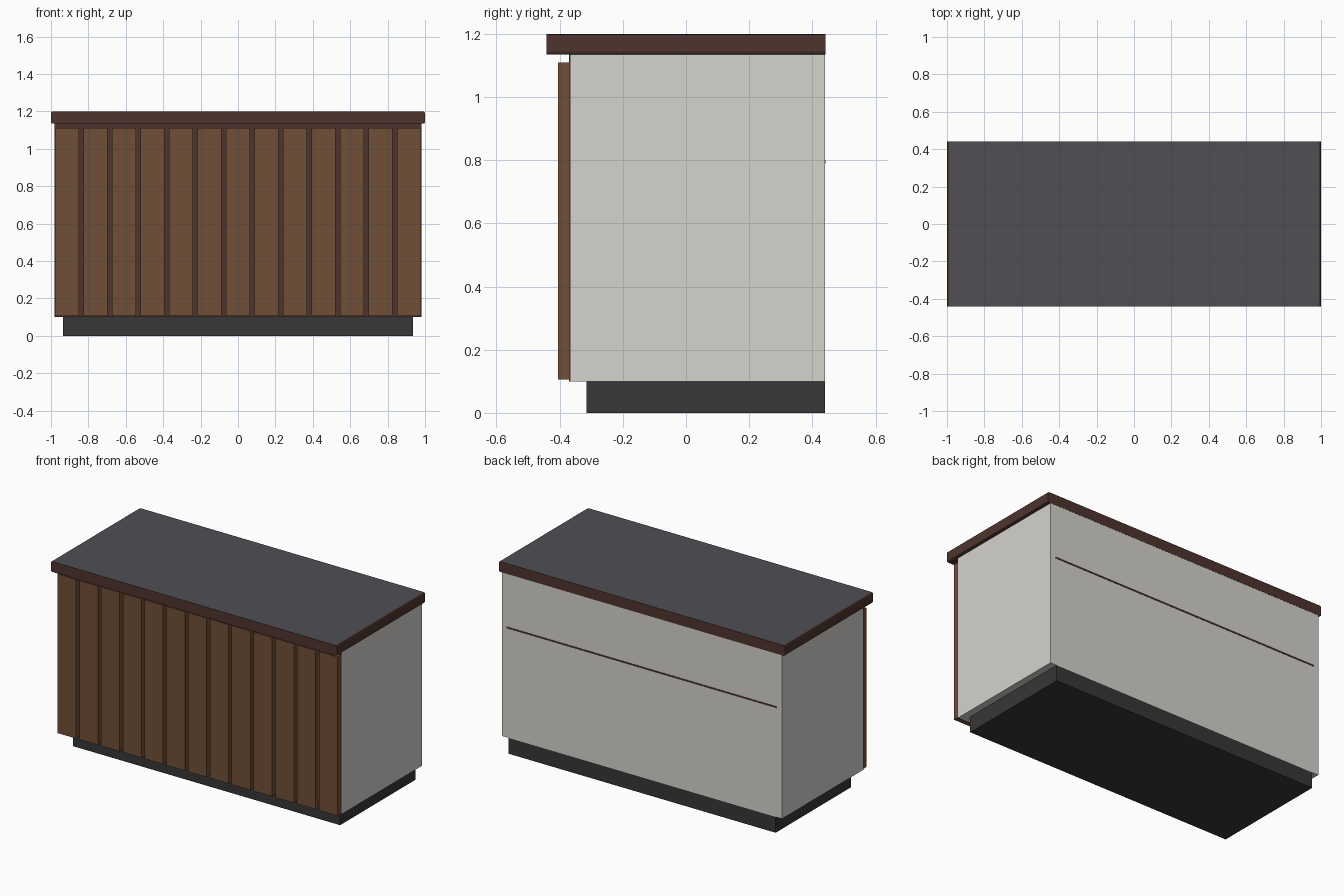
import bpy, bmesh

if "Cube" in bpy.data.objects:
    bpy.data.objects.remove(bpy.data.objects["Cube"])


def lin(c):
    c /= 255
    return c / 12.92 if c <= 0.04045 else ((c + 0.055) / 1.055) ** 2.4


def material(name, r, g, b):
    m = bpy.data.materials.new(name)
    m.diffuse_color = (lin(r), lin(g), lin(b), 1)
    m.use_nodes = True
    m.node_tree.nodes["Principled BSDF"].inputs["Base Color"].default_value = m.diffuse_color
    return m


WOOD = material("plank wood", 111, 78, 55)
DARK = material("dark wood", 78, 52, 46)
WHITE = material("off white panel", 213, 211, 206)
BLACK = material("plinth black", 55, 55, 55)
GREY = material("counter grey", 80, 79, 84)


def box(name, x, y, z, mat, end_bevel=0.0):
    """Box from (min, max) ranges; optionally bevel the edges along y at both ends."""
    bm = bmesh.new()
    bmesh.ops.create_cube(bm, size=1)
    for v in bm.verts:
        v.co = [r[0] if c < 0 else r[1] for r, c in zip((x, y, z), v.co)]
    if end_bevel:
        edges = [e for e in bm.edges
                 if abs(e.verts[0].co.y - e.verts[1].co.y) > 0.1]
        bmesh.ops.bevel(bm, geom=edges, offset=end_bevel, segments=2,
                        profile=0.5, affect='EDGES')
    bm.normal_update()
    me = bpy.data.meshes.new(name)
    bm.to_mesh(me)
    bm.free()
    me.materials.append(mat)
    ob = bpy.data.objects.new(name, me)
    bpy.context.collection.objects.link(ob)
    return ob


# recessed plinth
box("plinth", (-0.935, 0.935), (-0.315, 0.44), (0, 0.1), BLACK)

# cabinet body and dark backing board behind the planks
box("body", (-0.98, 0.98), (-0.366, 0.44), (0.1, 1.134), WHITE)
box("backing_board", (-0.98, 0.98), (-0.371, -0.366), (0.1, 1.134), DARK)

# thirteen front planks
PITCH, HALF = 0.1523, 0.065
for i in range(13):
    cx = (i - 6) * PITCH
    box(f"front_plank_{i + 1}", (cx - HALF, cx + HALF),
        (-0.405, -0.371), (0.105, 1.11), WOOD)

# thin shelf line across the back
box("back_shelf_line", (-0.945, 0.945), (0.43, 0.442), (0.79, 0.8), DARK)

# counter slab, grey on its upper face
top = box("counter_top", (-1, 1), (-0.441, 0.441), (1.134, 1.2), DARK, 0.01)
top.data.materials.append(GREY)
for p in top.data.polygons:
    if p.normal.z > 0.95:
        p.material_index = 1
